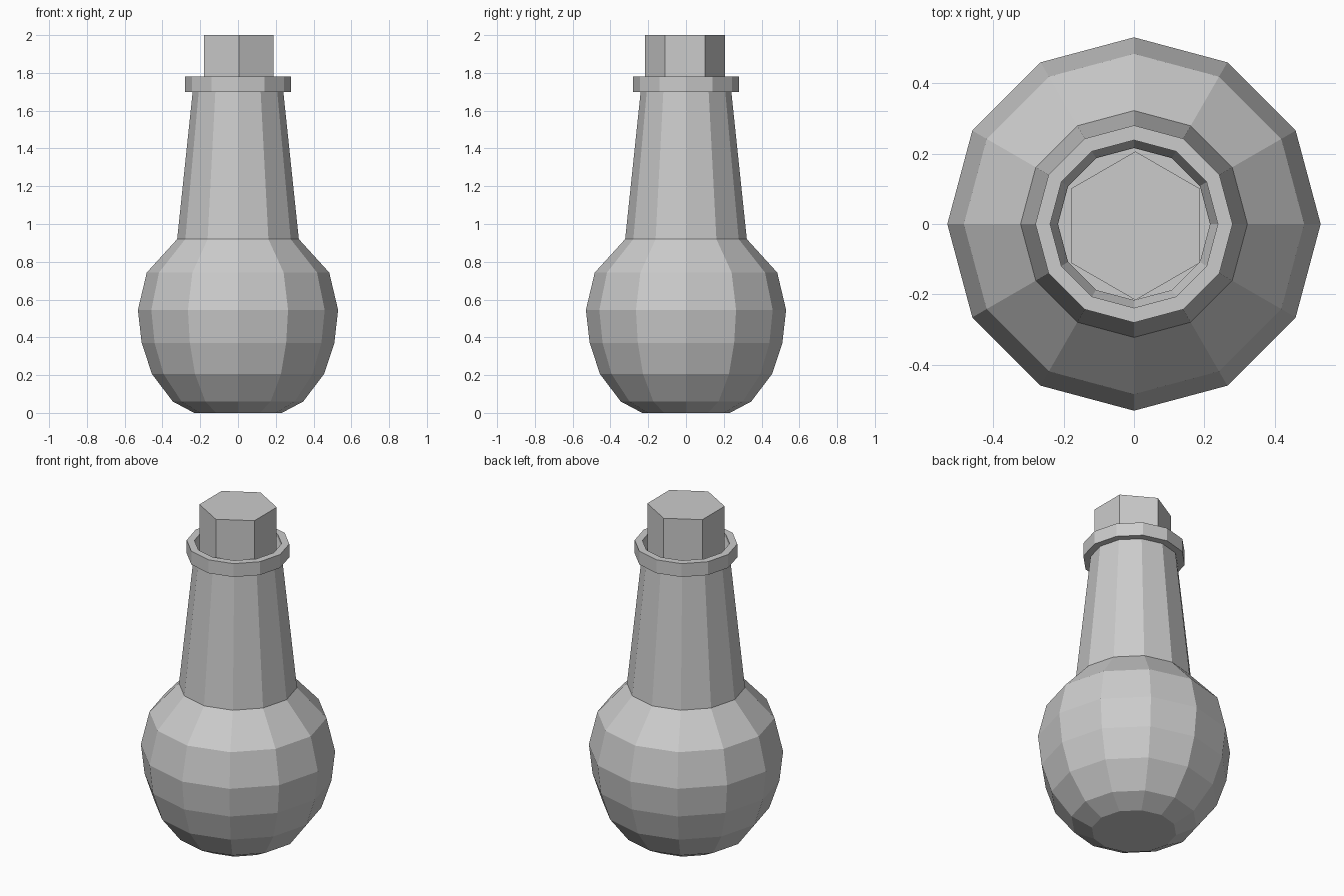
import bpy, bmesh
from math import cos, sin, pi

if "Cube" in bpy.data.objects:
    bpy.data.objects.remove(bpy.data.objects["Cube"])


def lathe(name, profile, sides, start=0.0, centre=(0, 0), closed=False):
    """Spin (radius, z) points into a flat-shaded mesh; open profiles get end caps."""
    bm = bmesh.new()
    rings = []
    for r, z in profile:
        angles = [start + 2 * pi * i / sides for i in range(sides)]
        rings.append([bm.verts.new((centre[0] + r * cos(a), centre[1] + r * sin(a), z))
                      for a in angles])
    pairs = list(zip(rings, rings[1:]))
    if closed:
        pairs.append((rings[-1], rings[0]))
    for low, high in pairs:
        for i in range(sides):
            j = (i + 1) % sides
            bm.faces.new((low[i], low[j], high[j], high[i]))
    if not closed:
        bm.faces.new(rings[0][::-1])
        bm.faces.new(rings[-1])
    bmesh.ops.recalc_face_normals(bm, faces=bm.faces)
    mesh = bpy.data.meshes.new(name)
    bm.to_mesh(mesh)
    bm.free()
    obj = bpy.data.objects.new(name, mesh)
    bpy.context.collection.objects.link(obj)
    return obj


# Hollow bottle: outer wall up to the mouth, then the inner wall back down
outer = [(0.232, 0), (0.345, 0.06), (0.455, 0.205), (0.51, 0.37), (0.53, 0.545),
         (0.483, 0.743), (0.322, 0.92), (0.24, 1.70), (0.238, 1.76)]
inner = [(0.216, 1.70), (0.295, 0.91), (0.455, 0.73), (0.50, 0.545),
         (0.48, 0.37), (0.43, 0.22), (0.325, 0.085), (0.215, 0.03)]
lathe("bottle_body", outer + inner, 12)

# Raised collar around the mouth
lathe("neck_collar", [(0.238, 1.70), (0.28, 1.70), (0.28, 1.78), (0.238, 1.78)],
      12, closed=True)

# Hexagonal stopper
lathe("stopper", [(0.211, 1.55), (0.211, 2.0)], 6, start=pi / 6, centre=(0.004, -0.005))
